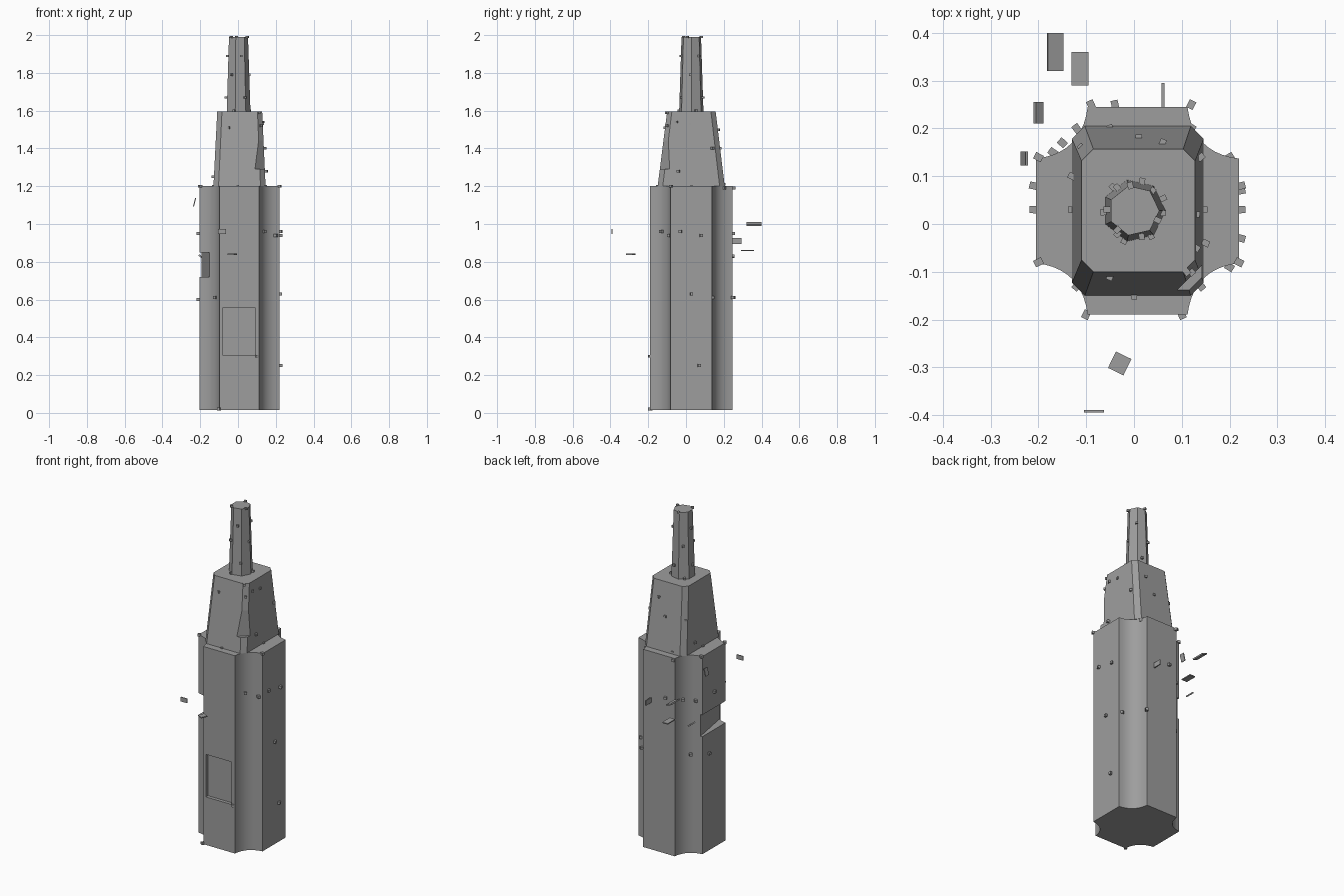
import bpy
import bmesh
from math import atan2, cos, sin, pi, radians
from mathutils import Vector, Matrix

if "Cube" in bpy.data.objects:
    bpy.data.objects.remove(bpy.data.objects["Cube"], do_unlink=True)

GREY = (0.34, 0.34, 0.34, 1.0)
concrete = bpy.data.materials.new("concrete grey")
concrete.use_nodes = True
concrete.diffuse_color = GREY
concrete.node_tree.nodes["Principled BSDF"].inputs["Base Color"].default_value = GREY

AXIS = Vector((0.008, 0.028))


def add_object(name, bm):
    bmesh.ops.recalc_face_normals(bm, faces=bm.faces)
    mesh = bpy.data.meshes.new(name)
    bm.to_mesh(mesh)
    bm.free()
    mesh.materials.append(concrete)
    obj = bpy.data.objects.new(name, mesh)
    bpy.context.collection.objects.link(obj)
    return obj


def loft(name, lower, upper, bottom, top):
    """Closed solid between two outlines with equal point counts."""
    bm = bmesh.new()
    low = [bm.verts.new((p[0], p[1], bottom)) for p in lower]
    high = [bm.verts.new((p[0], p[1], top)) for p in upper]
    for i in range(len(low)):
        j = (i + 1) % len(low)
        bm.faces.new((low[i], low[j], high[j], high[i]))
    bm.faces.new(low[::-1])
    bm.faces.new(high)
    return add_object(name, bm)


def add_box(bm, centre, size, turn=(0, 0, 0)):
    rot = Matrix.Rotation(turn[2], 4, 'Z') @ Matrix.Rotation(turn[1], 4, 'Y') @ Matrix.Rotation(turn[0], 4, 'X')
    bmesh.ops.create_cube(bm, size=1, matrix=Matrix.Translation(centre) @ rot @ Matrix.Diagonal((*size, 1)))


def carve(obj, centre, size, turn=0):
    """Cut a box-shaped recess out of an object."""
    bm = bmesh.new()
    add_box(bm, centre, size, (0, 0, turn))
    cutter = add_object("recess_cutter", bm)
    cutter.hide_render = True
    mod = obj.modifiers.new("recess", 'BOOLEAN')
    mod.operation, mod.solver, mod.object = 'DIFFERENCE', 'EXACT', cutter
    bpy.context.view_layer.objects.active = obj
    bpy.ops.object.modifier_apply(modifier=mod.name)
    bpy.data.objects.remove(cutter, do_unlink=True)


def chamfered(x0, x1, y0, y1, cut):
    return [(x0 + cut, y0), (x1 - cut, y0), (x1, y0 + cut), (x1, y1 - cut),
            (x1 - cut, y1), (x0 + cut, y1), (x0, y1 - cut), (x0, y0 + cut)]


def fluted(corners, sag, steps=10):
    """Replace every second edge by a curve hollowed towards the axis."""
    outline = []
    for i in range(1, len(corners), 2):
        a, b = Vector(corners[i]), Vector(corners[(i + 1) % len(corners)])
        mid = (a + b) / 2
        ctrl = mid + (AXIS - mid).normalized() * sag * 2
        for k in range(steps + 1):
            t = k / steps
            outline.append(a * (1 - t) ** 2 + ctrl * 2 * t * (1 - t) + b * t * t)
    return outline


def polygon(radius, sides):
    return [(radius * cos(2 * pi * i / sides), AXIS.y + radius * sin(2 * pi * i / sides))
            for i in range(sides)]


# Main shaft with hollowed corners
section = fluted(chamfered(-0.205, 0.22, -0.19, 0.245, 0.108), 0.03)
shaft = loft("main_shaft", section, section, 0.015, 1.2)
carve(shaft, (0.005, -0.19, 0.43), (0.17, 0.04, 0.255))
carve(shaft, (-0.219, -0.004, 0.785), (0.1, 0.3, 0.13), radians(10))

# Tapered middle tier with a recess on one corner
tier = loft("upper_tier", chamfered(-0.13, 0.146, -0.15, 0.205, 0.027),
            chamfered(-0.11, 0.128, -0.1, 0.157, 0.025), 1.2, 1.595)
carve(tier, (0.139, -0.139, 1.4), (0.07, 0.2, 0.22), radians(-45))

# Seven-sided spire
spire = loft("spire", polygon(0.066, 7), polygon(0.053, 7), 1.595, 1.99)

bpy.ops.object.select_all(action='DESELECT')
shaft.select_set(True)
bpy.context.view_layer.objects.active = shaft
bpy.ops.object.shade_smooth_by_angle(angle=radians(30))


# Small chips stuck to the walls and edges
def chips(name, size, places):
    bm = bmesh.new()
    for x, y, z in places:
        add_box(bm, (x, y, z), (size * 1.2, size, size), (0, 0, atan2(y - AXIS.y, x - AXIS.x)))
    add_object(name, bm)


chips("shaft_chips", 0.015, [
    (.224, .08, .94), (.224, .03, .63), (.224, -.03, .96), (.224, .07, .25),
    (.2, .14, .61), (.2, -.09, .94), (.14, -.13, .96), (.1, -.19, .3),
    (-.1, -.19, .02), (-.12, -.13, .61), (-.2, -.08, 1.2), (.22, -.08, 1.2),
    (-.21, .08, .6), (-.21, .03, .95), (-.2, .14, 1.2), (-.17, .15, .93),
    (-.04, .25, .95), (.12, .25, .61), (-.12, .2, .94), (.12, .2, 1.19),
    (-.09, .25, 1.19), (-.15, .17, .61)])
chips("tier_chips", 0.013, [
    (0, -.15, 1.2), (-.13, .03, 1.2), (.146, .03, 1.2), (-.05, -.11, 1.51),
    (.15, -.04, 1.28), (.13, .02, 1.53), (.14, .14, 1.4), (.06, .17, 1.5),
    (.01, .18, 1.4), (-.05, .2, 1.21), (-.11, .16, 1.4), (.11, -.1, 1.59),
    (.13, -.05, 1.54), (.12, -.1, 1.52), (-.05, .12, 1.59), (-.13, .1, 1.25)])
spire_spots = []
for i, z in enumerate((1.6, 1.67, 1.79, 1.89, 1.99)):
    radius = 0.066 - (z - 1.6) * 0.033
    for turn in (0.4, 2.3, 4.4):
        a = turn + i * 0.9
        spire_spots.append((radius * cos(a), AXIS.y + radius * sin(a), min(z, 1.994)))
chips("spire_chips", 0.012, spire_spots)

# Loose shards floating around the shaft
shards = {
    "back_shard": ((-.165, .36, 1), (.035, .08, .008), (0, .4, 0)),
    "back_low_shard": ((-.113, .325, .86), (.036, .07, .006), (0, 0, 0)),
    "back_upright_shard": ((.061, .27, .91), (.006, .05, .03), (0, 0, 0)),
    "corner_shard": ((-.2, .233, .83), (.02, .045, .008), (0, .7, 0)),
    "side_shard": ((-.23, .137, 1.115), (.005, .03, .045), (0, .25, 0)),
    "front_shard": ((-.03, -.292, .84), (.036, .038, .006), (0, 0, -.45)),
    "front_upright_shard": ((-.084, -.392, .96), (.042, .005, .026), (0, 0, 0)),
}
for name, (centre, size, turn) in shards.items():
    bm = bmesh.new()
    add_box(bm, centre, size, turn)
    add_object(name, bm)
